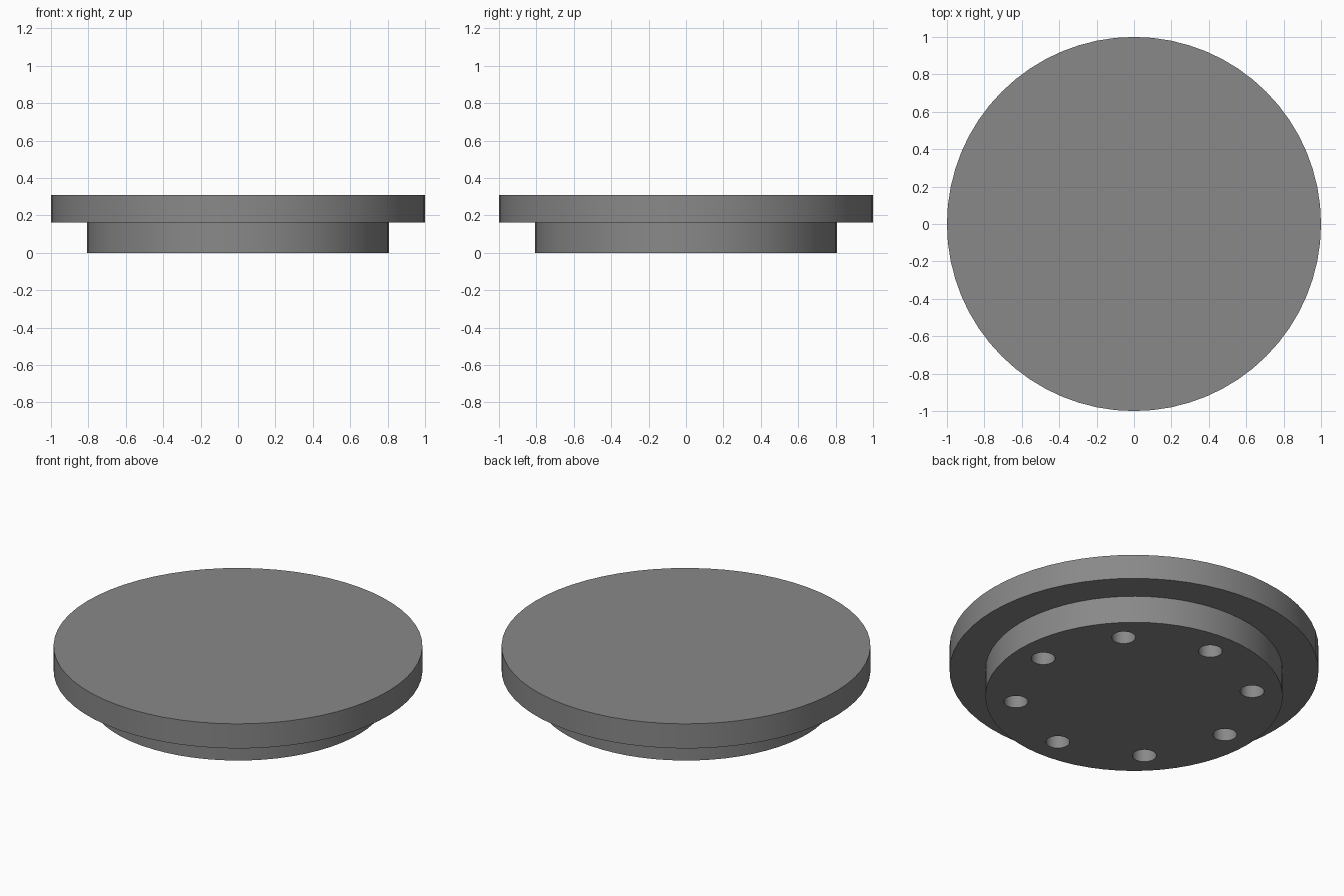
import bpy
from math import cos, sin, pi

if "Cube" in bpy.data.objects:
    bpy.data.objects.remove(bpy.data.objects["Cube"])


def cylinder(name, radius, z0, z1, x=0, y=0, sides=32):
    bpy.ops.mesh.primitive_cylinder_add(
        vertices=sides, radius=radius, depth=z1 - z0,
        location=(x, y, (z0 + z1) / 2))
    ob = bpy.context.object
    ob.name = name
    return ob


def revolve(name, profile, sides=64):
    # closed solid of revolution, profile runs from bottom to top
    verts, faces = [], []
    for r, z in profile:
        for i in range(sides):
            a = 2 * pi * i / sides
            verts.append((r * cos(a), r * sin(a), z))
    for k in range(len(profile) - 1):
        for i in range(sides):
            j = (i + 1) % sides
            faces.append((k * sides + i, k * sides + j,
                          (k + 1) * sides + j, (k + 1) * sides + i))
    faces.append(tuple(reversed(range(sides))))
    faces.append(tuple(range((len(profile) - 1) * sides, len(profile) * sides)))
    mesh = bpy.data.meshes.new(name)
    mesh.from_pydata(verts, [], faces)
    ob = bpy.data.objects.new(name, mesh)
    bpy.context.collection.objects.link(ob)
    return ob


# Stepped disc: narrow boss below, wide flange above
disc = revolve("flanged_disc",
               [(0.806, 0), (0.806, 0.163), (1.0, 0.163), (1.0, 0.31)])

# Dark grey finish
dark = bpy.data.materials.new("dark_grey")
dark.diffuse_color = (0.25, 0.25, 0.25, 1)
dark.use_nodes = True
dark.node_tree.nodes["Principled BSDF"].inputs["Base Color"].default_value = dark.diffuse_color
disc.data.materials.append(dark)

# Ring of eight blind bolt holes in the underside
cutters = []
for i in range(8):
    a = i * pi / 4
    cutters.append(cylinder("hole_cutter", 0.065, -0.1, 0.163,
                            0.643 * cos(a), 0.643 * sin(a)))
bpy.ops.object.select_all(action='DESELECT')
for c in cutters:
    c.data.materials.append(dark)
    c.select_set(True)
bpy.context.view_layer.objects.active = cutters[0]
bpy.ops.object.join()
cutter = bpy.context.object
cutter.hide_render = True

# Cut the holes and drop the cutter
cut = disc.modifiers.new("bolt_holes", 'BOOLEAN')
cut.operation = 'DIFFERENCE'
cut.solver = 'EXACT'
cut.object = cutter
bpy.ops.object.select_all(action='DESELECT')
disc.select_set(True)
bpy.context.view_layer.objects.active = disc
bpy.ops.object.modifier_apply(modifier=cut.name)
bpy.data.objects.remove(cutter)

# Smooth walls, crisp rims
bpy.ops.object.shade_smooth_by_angle(angle=pi / 6)
